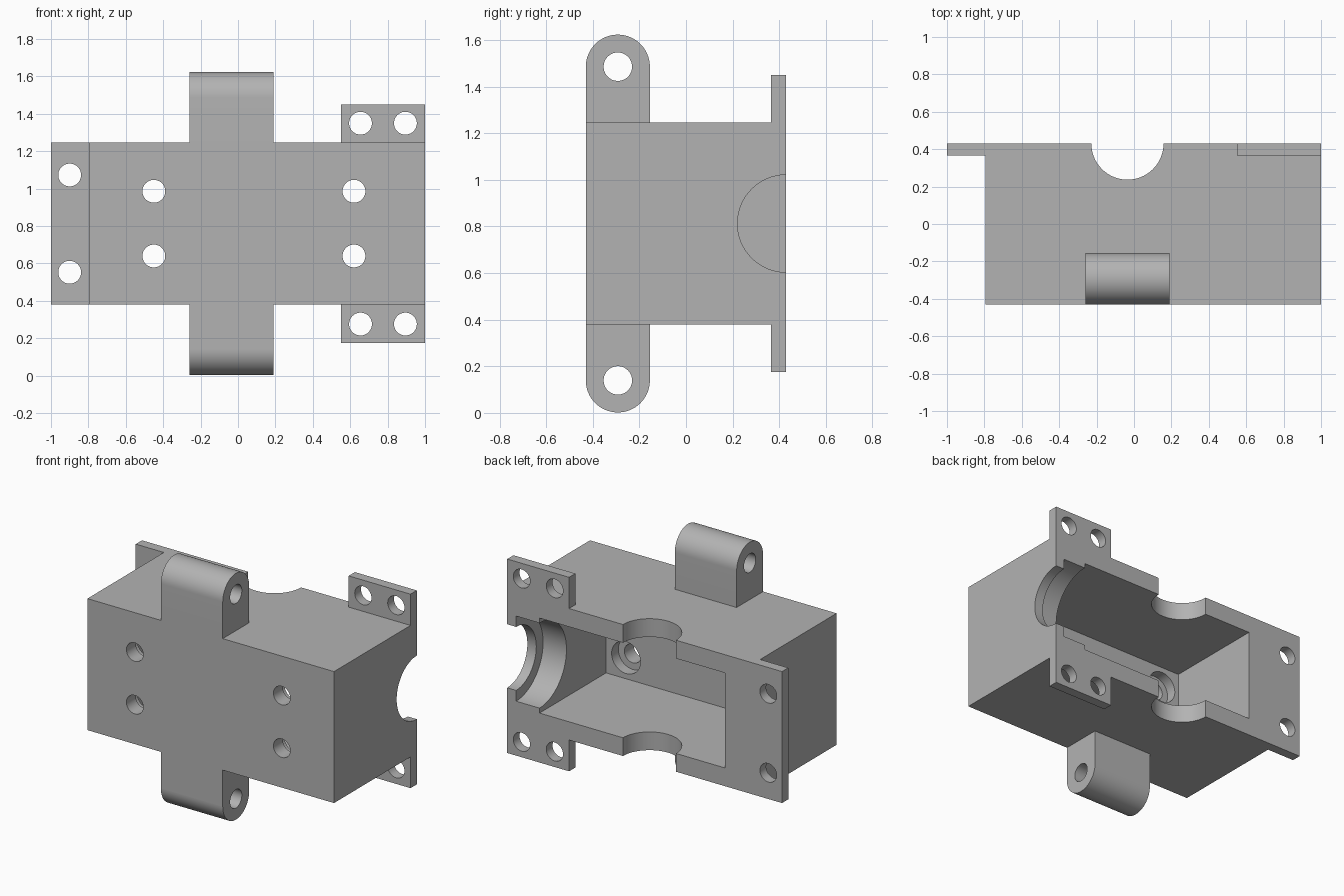
import bpy
import math

cube = bpy.data.objects.get("Cube")
if cube:
    bpy.data.objects.remove(cube, do_unlink=True)

grey = bpy.data.materials.new("plain grey")
grey.use_nodes = True
colour = (0.45, 0.45, 0.45, 1)
grey.diffuse_color = colour
grey.node_tree.nodes["Principled BSDF"].inputs["Base Color"].default_value = colour


def finish(name):
    ob = bpy.context.object
    ob.name = name
    bpy.ops.object.transform_apply(location=True, rotation=True, scale=True)
    ob.data.materials.append(grey)
    return ob


def box(name, x, y, z):
    """Block between (low, high) limits on each axis."""
    spans = (x, y, z)
    bpy.ops.mesh.primitive_cube_add(size=1, location=[(a + b) / 2 for a, b in spans])
    bpy.context.object.scale = [b - a for a, b in spans]
    return finish(name)


def cylinder(name, axis, centre, radius, span):
    """Cylinder along an axis; centre gives the other two coordinates in order."""
    location = list(centre)
    location.insert("xyz".index(axis), sum(span) / 2)
    turn = {"x": (0, math.pi / 2, 0), "y": (math.pi / 2, 0, 0), "z": (0, 0, 0)}[axis]
    bpy.ops.mesh.primitive_cylinder_add(vertices=64, radius=radius, depth=span[1] - span[0],
                                        location=location, rotation=turn)
    return finish(name)


def combine(target, tool, operation):
    mod = target.modifiers.new(operation, "BOOLEAN")
    mod.operation = operation
    mod.solver = "EXACT"
    mod.object = tool
    bpy.context.view_layer.objects.active = target
    bpy.ops.object.modifier_apply(modifier=mod.name)
    bpy.data.objects.remove(tool, do_unlink=True)


BACK, FRONT = 0.43, -0.43
BOTTOM, TOP = 0.38, 1.245
MID = (BOTTOM + TOP) / 2
FLANGE_Y = (0.365, BACK)
LUG_X, LUG_Y, LUG_R = (-0.26, 0.19), -0.2925, 0.1375

# Main block and side mounting flange
housing = box("housing", (-0.795, 1), (FRONT, BACK), (BOTTOM, TOP))
combine(housing, box("flange", (-1, -0.7), FLANGE_Y, (BOTTOM, TOP)), "UNION")

# Hinge lugs and mounting tabs, mirrored above and below
for side in (1, -1):
    def level(h):
        return MID + side * h

    def between(a, b):
        return sorted((level(a), level(b)))

    lug = box("lug", LUG_X, (FRONT, LUG_Y + LUG_R), between(0.37, 0.673))
    combine(lug, cylinder("lug_end", "x", (LUG_Y, level(0.673)), LUG_R, LUG_X), "UNION")
    combine(housing, lug, "UNION")
    combine(housing, box("tab", (0.55, 1), FLANGE_Y, between(0.37, 0.638)), "UNION")

# Cavity open at the back
combine(housing, box("cavity", (-0.584, 0.765), (-0.262, 0.6), (0.5, 1.125)), "DIFFERENCE")

# Stepped half-round seat in the left wall and half-round notches in top and bottom
combine(housing, cylinder("seat", "x", (BACK, MID), 0.28, (0.7, 0.935)), "DIFFERENCE")
combine(housing, cylinder("opening", "x", (BACK, MID), 0.209, (0.8, 1.2)), "DIFFERENCE")
combine(housing, cylinder("notch", "z", (-0.035, BACK), 0.193, (0.2, 1.4)), "DIFFERENCE")

# Screw holes in lugs, tabs, flange and front wall
for side in (1, -1):
    combine(housing, cylinder("pin_hole", "x", (LUG_Y, MID + side * 0.673), 0.061, (-0.5, 0.5)),
            "DIFFERENCE")
    for x, h in ((0.655, 0.537), (0.895, 0.537), (-0.9, 0.26)):
        combine(housing, cylinder("hole", "y", (x, MID + side * h), 0.061, (0.3, 0.5)),
                "DIFFERENCE")
    for x in (-0.45, 0.62):
        spot = (x, MID + side * 0.173)
        combine(housing, cylinder("hole", "y", spot, 0.061, (-0.6, -0.2)), "DIFFERENCE")
        combine(housing, cylinder("counterbore", "y", spot, 0.105, (-0.332, -0.2)), "DIFFERENCE")

# Smooth round surfaces, crisp edges
bpy.ops.object.select_all(action="DESELECT")
housing.select_set(True)
bpy.context.view_layer.objects.active = housing
bpy.ops.object.shade_smooth_by_angle(angle=math.radians(30))
